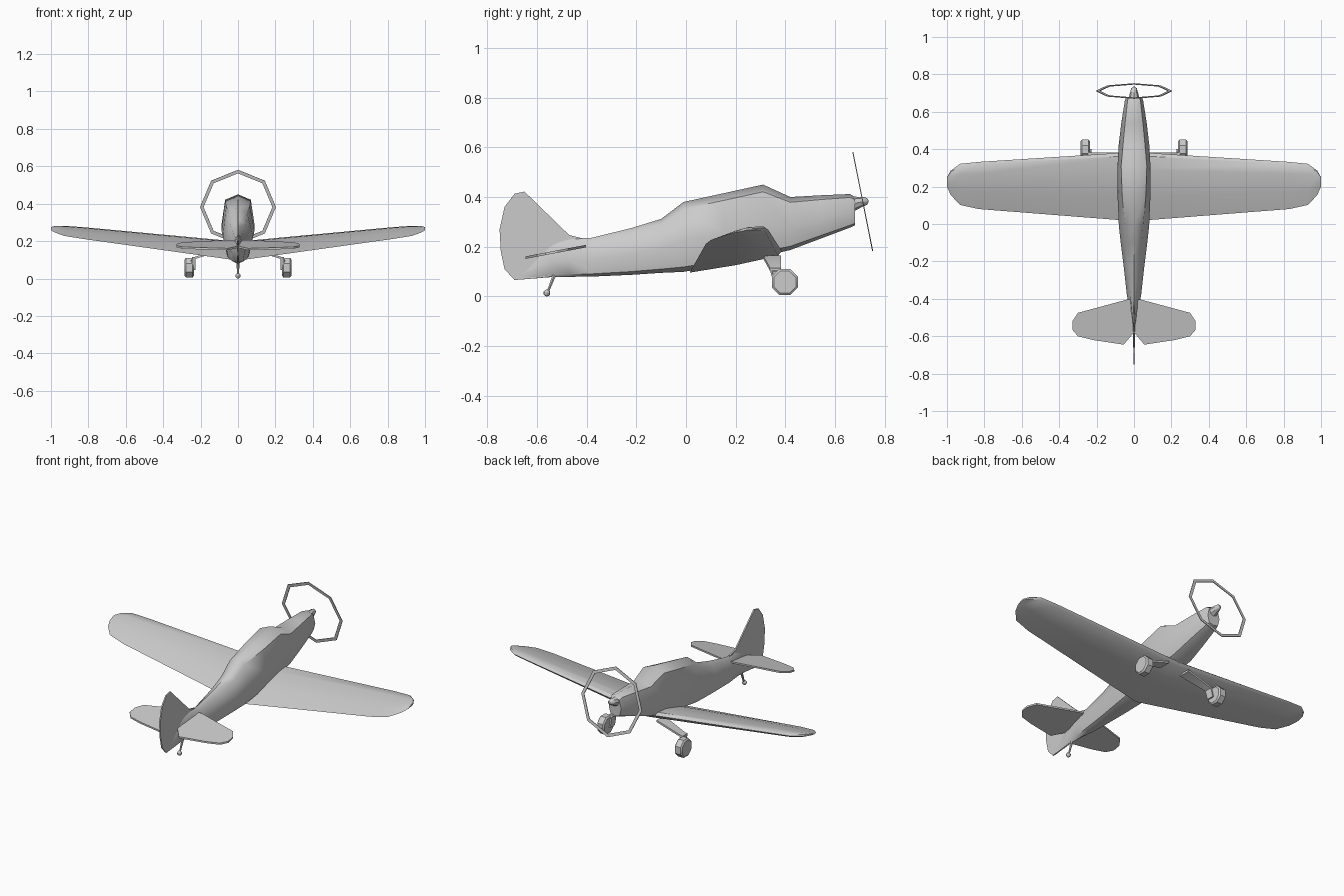
import bpy, bmesh
from math import radians, cos, sin, pi
from mathutils import Vector, Matrix

if "Cube" in bpy.data.objects:
    bpy.data.objects.remove(bpy.data.objects["Cube"])


def make(name, bm, angle=35):
    bmesh.ops.recalc_face_normals(bm, faces=bm.faces)
    me = bpy.data.meshes.new(name)
    bm.to_mesh(me)
    bm.free()
    ob = bpy.data.objects.new(name, me)
    bpy.context.collection.objects.link(ob)
    bpy.ops.object.select_all(action='DESELECT')
    ob.select_set(True)
    bpy.context.view_layer.objects.active = ob
    if angle:
        bpy.ops.object.shade_smooth_by_angle(angle=radians(angle))
    return ob


def loft(name, rings, angle=35):
    """Skin a row of closed rings and cap both ends."""
    bm = bmesh.new()
    vs = [[bm.verts.new(p) for p in r] for r in rings]
    n = len(vs[0])
    for a, b in zip(vs, vs[1:]):
        for i in range(n):
            j = (i + 1) % n
            bm.faces.new((a[i], a[j], b[j], b[i]))
    bm.faces.new(vs[0])
    bm.faces.new(vs[-1])
    return make(name, bm, angle)


def circle(c, axis, r, n, start=0.0):
    q = Vector(axis).to_track_quat('Z', 'Y')
    return [Vector(c) + q @ Vector((r * cos(start + 2 * pi * i / n),
                                    r * sin(start + 2 * pi * i / n), 0)) for i in range(n)]


def tube(name, a, b, r1, r2, n=8, start=0.0, angle=35):
    d = Vector(b) - Vector(a)
    return loft(name, [circle(a, d, r1, n, start), circle(b, d, r2, n, start)], angle)


# Fuselage: y, top, bottom, half width, shoulder width fraction
rings = []
for y, top, bot, w, s in [(-0.69, 0.085, 0.066, 0.003, 0.7), (-0.54, 0.215, 0.078, 0.008, 0.6),
                          (-0.47, 0.235, 0.079, 0.022, 0.5), (-0.38, 0.236, 0.08, 0.038, 0.5),
                          (-0.22, 0.275, 0.087, 0.056, 0.55), (-0.10, 0.312, 0.095, 0.071, 0.6),
                          (-0.01, 0.38, 0.099, 0.081, 0.6), (0.15, 0.415, 0.125, 0.088, 0.72),
                          (0.31, 0.45, 0.16, 0.088, 0.78), (0.42, 0.40, 0.187, 0.082, 0.72),
                          (0.54, 0.407, 0.232, 0.068, 0.7), (0.66, 0.412, 0.277, 0.049, 0.7),
                          (0.68, 0.40, 0.286, 0.042, 0.7)]:
    half = [(s * w, 0.9), (w, 0.45), (0.72 * w, 0.07)]
    prof = [(0, 1)] + half + [(0, 0)] + [(-x, v) for x, v in reversed(half)]
    rings.append([(x, y, bot + v * (top - bot)) for x, v in prof])
loft("fuselage", rings, 50)

# Wing: x, leading y, trailing y, trailing z, leading z, thickness
stations = [(0, 0.385, 0.015, 0.096, 0.165, 0.045), (0.83, 0.332, 0.08, 0.212, 0.256, 0.026),
            (0.93, 0.322, 0.102, 0.228, 0.266, 0.022), (0.98, 0.285, 0.155, 0.246, 0.268, 0.017),
            (1.0, 0.25, 0.20, 0.258, 0.268, 0.01)]
foil = [(0, 0), (0.35, 0.65), (0.75, 1), (0.95, 0.8), (1, 0.4), (0.96, 0.02), (0.5, -0.1)]
full = [(-s[0],) + s[1:] for s in reversed(stations[1:])] + stations
loft("wing", [[(x, t + u * (l - t), zt + u * (zl - zt) + v * th) for u, v in foil]
              for x, l, t, zt, zl, th in full], 40)


# Tail surfaces: flat outlines given thickness
def plate(name, pts, off):
    off = Vector(off)
    return loft(name, [[Vector(p) - off for p in pts], [Vector(p) + off for p in pts]], 30)


half = [(0.04, -0.405), (0.30, -0.475), (0.33, -0.52), (0.33, -0.565), (0.30, -0.60),
        (0.22, -0.62), (0.055, -0.645)]
outline = half + [(0, -0.58)] + [(-x, y) for x, y in reversed(half)]
plate("tailplane", [(x, y, 0.202 + (y + 0.405) * 0.19) for x, y in outline], (0, 0, 0.005))

fin = [(-0.38, 0.225), (-0.47, 0.247), (-0.65, 0.422), (-0.69, 0.413), (-0.73, 0.36),
       (-0.75, 0.27), (-0.745, 0.18), (-0.73, 0.11), (-0.69, 0.066), (-0.55, 0.08)]
plate("tail_fin", [(0, y, z) for y, z in fin], (0.004, 0, 0))

# Nose spinner
ax = Vector((0, 1, 0.2)).normalized()
c0 = Vector((0, 0.665, 0.372))
loft("spinner", [circle(c0 + ax * d, ax, r, 8) for d, r in
                 [(0, 0.032), (0.035, 0.022), (0.062, 0.015), (0.07, 0.006)]], 40)

# Propeller disc shown as a thin octagonal ring
c = Vector((0, 0.711, 0.382))
outer, inner = circle(c, ax, 0.203, 8), circle(c, ax, 0.184, 8)
bm = bmesh.new()
loops = [[bm.verts.new(p + ax * d) for p in r]
         for r, d in [(outer, -0.002), (outer, 0.002), (inner, 0.002), (inner, -0.002)]]
for k in range(4):
    a, b = loops[k], loops[(k + 1) % 4]
    for i in range(8):
        j = (i + 1) % 8
        bm.faces.new((a[i], a[j], b[j], b[i]))
make("propeller_ring", bm, 0)

# Main wheels and struts
for side, s in (("left", -1), ("right", 1)):
    loft(side + "_wheel", [circle((s * x, 0.398, 0.058), (1, 0, 0), r, 8, pi / 8) for x, r in
                           [(0.236, 0.048), (0.243, 0.057), (0.278, 0.057), (0.285, 0.048)]], 30)
    rows = [(0.07, 0.31, 0.165, 0.155), (0.235, 0.338, 0.115, 0.098), (0.25, 0.35, 0.10, 0.098)]
    loft(side + "_strut", [[(s * x, y0, z1), (s * x, 0.382, z1), (s * x, 0.382, z1 - 0.012),
                            (s * x, y0, z1 - 0.012)] for x, y0, z1, _ in rows], 30)
    loft(side + "_axle_leg", [[(s * x, y, z) for x, y in ((0.228, y0), (0.228, y1), (0.246, y1), (0.246, y0))]
                              for y0, y1, z in ((0.335, 0.382, 0.115), (0.355, 0.40, 0.045))], 30)

# Tail wheel
tube("tail_strut", (0, -0.53, 0.085), (0, -0.557, 0.016), 0.008, 0.005, 6)
bm = bmesh.new()
bmesh.ops.create_uvsphere(bm, u_segments=8, v_segments=6, radius=0.014,
                          matrix=Matrix.Translation((0, -0.56, 0.014)))
make("tail_wheel", bm, 40)
